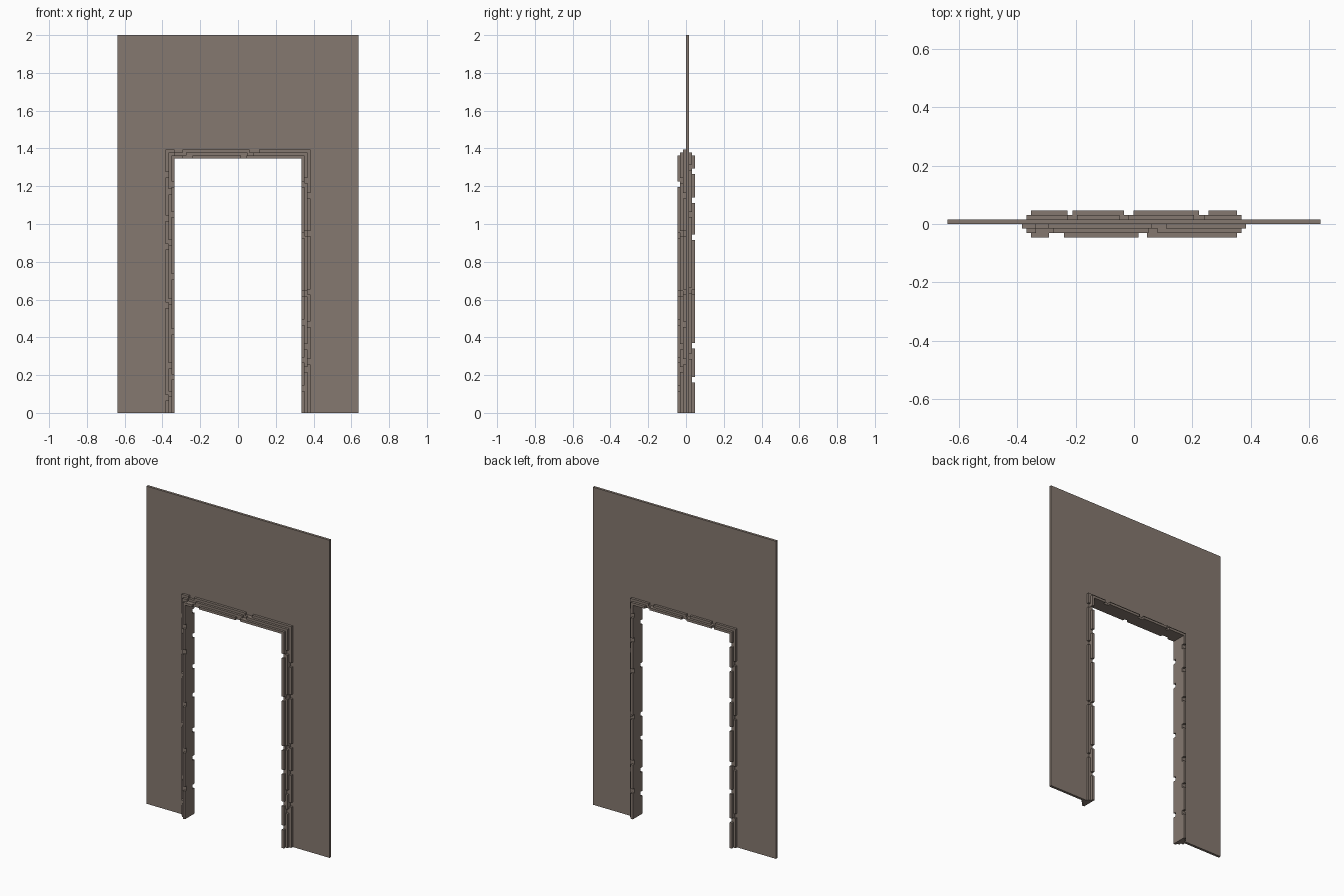
import bpy, bmesh

cube = bpy.data.objects.get("Cube")
if cube:
    bpy.data.objects.remove(cube)

STEP = 0.0152            # one course of the stepped frame
HALF, TOP = 0.337, 1.348  # doorway half width and height

stone = bpy.data.materials.new("brown grey stone")
stone.use_nodes = True
colour = (0.235, 0.19, 0.16, 1)
stone.diffuse_color = colour
stone.node_tree.nodes["Principled BSDF"].inputs["Base Color"].default_value = colour


def finish(name, bm):
    bmesh.ops.recalc_face_normals(bm, faces=bm.faces)
    mesh = bpy.data.meshes.new(name)
    bm.to_mesh(mesh)
    bm.free()
    mesh.materials.append(stone)
    bpy.context.collection.objects.link(bpy.data.objects.new(name, mesh))


def slab(bm, points, y0, y1):
    """Extrude an outline in x, z from y0 to y1."""
    face = bm.faces.new([bm.verts.new((x, y0, z)) for x, z in points])
    out = bmesh.ops.extrude_face_region(bm, geom=[face])
    verts = [v for v in out["geom"] if isinstance(v, bmesh.types.BMVert)]
    bmesh.ops.translate(bm, verts=verts, vec=(0, y1 - y0, 0))


def arch(bm, half, top, y0, y1):
    """Door-shaped band around the opening."""
    slab(bm, [(-half, 0), (-half, top), (half, top), (half, 0),
              (HALF, 0), (HALF, TOP), (-HALF, TOP), (-HALF, 0)], y0, y1)


def runs(start, end, gaps):
    """Lengths left between the chips."""
    for a, b in sorted(gaps):
        yield start, a
        start = b
    yield start, end


def box(bm, x0, x1, z0, z1, y0, y1):
    slab(bm, [(x0, z0), (x0, z1), (x1, z1), (x1, z0)], y0, y1)


def course(name, width, y0, y1, left, right, head):
    """Solid band plus an outer strip broken by chips."""
    bm = bmesh.new()
    inner = (width - 1) * STEP
    a, b = HALF + inner, HALF + width * STEP
    if width > 1:
        arch(bm, a, TOP + inner, y0, y1)
    for side, gaps in ((1, left), (-1, right)):
        chips = [(z - 0.014, z + 0.014) for z in gaps]
        for z0, z1 in runs(0, TOP + inner, chips):
            box(bm, side * a, side * b, z0, z1, y0, y1)
    for x0, x1 in runs(-b, b, head):
        box(bm, x0, x1, TOP + inner, TOP + width * STEP, y0, y1)
    finish(name, bm)


# Wall with the doorway left open
wall = bmesh.new()
arch(wall, 0.638, 2.0, 0, 0.016)
finish("wall", wall)

# Front courses, stepping out towards the viewer
course("front_outer_course", 3, -0.016, 0,
       [1.15, 0.95, 0.64, 0.47, 0.27], [1.26, 1.03, 0.88, 0.57, 0.08],
       [(-0.335, -0.295), (0.06, 0.11)])
course("front_middle_course", 2, -0.031, -0.016,
       [1.23, 0.95, 0.63, 0.35, 0.23], [1.17, 0.9, 0.59, 0.25, 0.1],
       [(-0.335, -0.275), (0.05, 0.08)])
course("front_inner_course", 1, -0.046, -0.031,
       [1.21, 0.94, 0.63, 0.48, 0.28, 0.13], [1.21, 1.05, 0.72, 0.43, 0.19],
       [(-0.29, -0.24), (0.015, 0.045)])

# Back courses
course("back_middle_course", 2, 0.016, 0.031,
       [1.3, 1.05, 0.65, 0.3], [1.16, 0.82, 0.5, 0.2],
       [(-0.225, -0.195), (-0.05, -0.02), (0.205, 0.24)])
course("back_inner_course", 1, 0.031, 0.047,
       [1.28, 1.125, 0.93, 0.64, 0.355, 0.175],
       [1.28, 1.125, 0.93, 0.75, 0.53, 0.355, 0.175],
       [(-0.227, -0.21), (-0.035, -0.002), (0.222, 0.255)])
